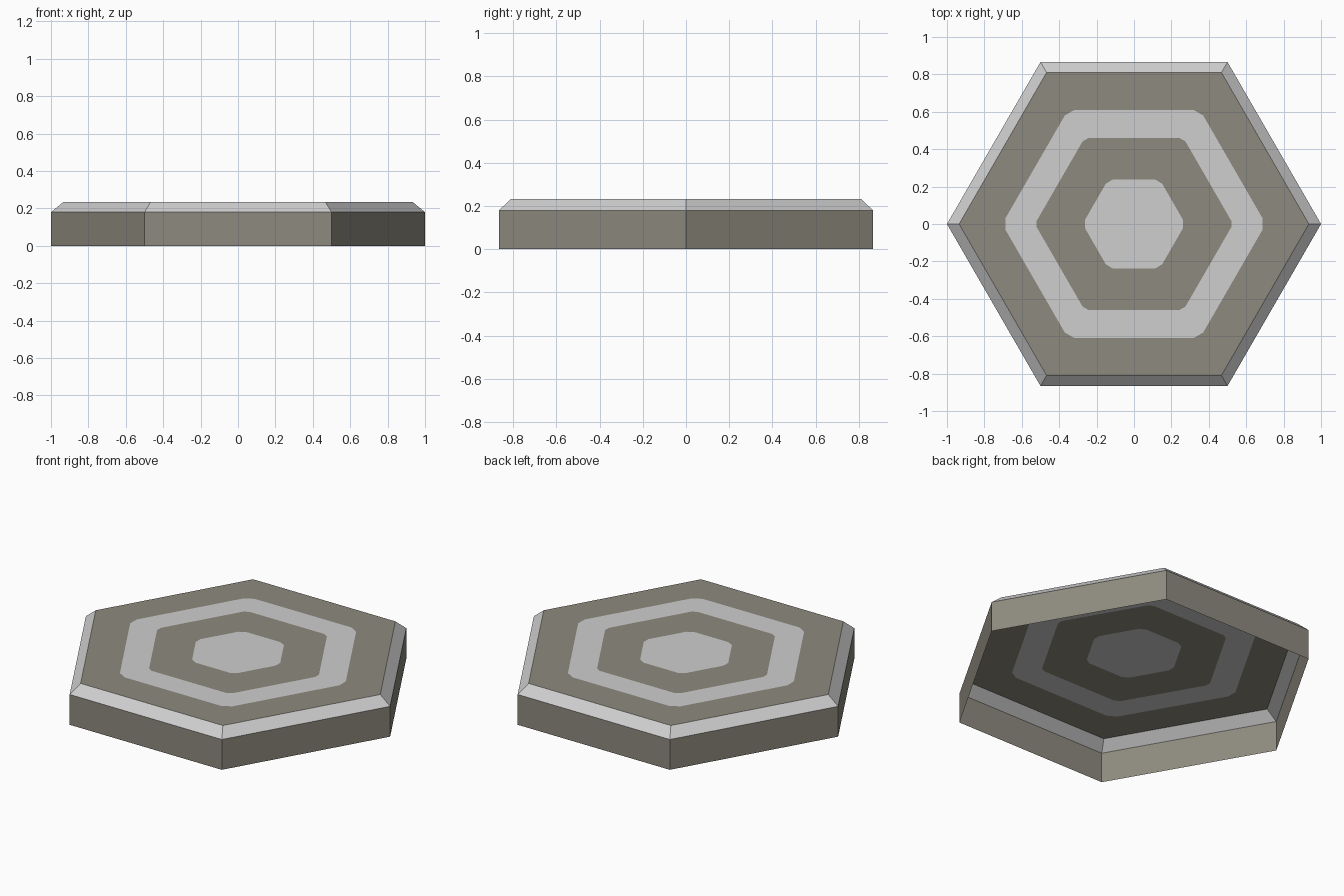
import bpy, bmesh, math
from mathutils import Vector

if "Cube" in bpy.data.objects:
    bpy.data.objects.remove(bpy.data.objects["Cube"])

def material(name, rgb):
    m = bpy.data.materials.new(name)
    m.diffuse_color = (*rgb, 1)
    m.use_nodes = True
    m.node_tree.nodes["Principled BSDF"].inputs["Base Color"].default_value = m.diffuse_color
    return m

TAUPE = material("taupe stone", (0.27, 0.255, 0.21))
LIGHT = material("light grey", (0.62, 0.62, 0.62))

def hexagon(r, z, cut):
    """Hexagon with corners on +-x; each corner clipped by a short chamfer."""
    c = [Vector((r * math.cos(i * math.pi / 3), r * math.sin(i * math.pi / 3), z)) for i in range(6)]
    pts = []
    for i in range(6):
        for n in (c[i - 1], c[(i + 1) % 6]):
            pts.append(c[i] + (n - c[i]).normalized() * cut)
    return pts

def build(name, loops, colours, cap=False):
    """Skin nested hexagon loops (radius, height, chamfer), one colour per band."""
    bm = bmesh.new()
    rings = [[bm.verts.new(p) for p in hexagon(*l)] for l in loops]
    for k in range(len(rings) - 1):
        a, b = rings[k], rings[k + 1]
        for i in range(12):
            j = (i + 1) % 12
            bm.faces.new((a[i], a[j], b[j], b[i])).material_index = colours[k]
    if cap:
        bm.faces.new(rings[-1]).material_index = colours[-1]
    # merge the unclipped corners
    bmesh.ops.remove_doubles(bm, verts=bm.verts, dist=1e-5)
    me = bpy.data.meshes.new(name)
    bm.to_mesh(me)
    bm.free()
    me.materials.append(TAUPE)
    me.materials.append(LIGHT)
    ob = bpy.data.objects.new(name, me)
    bpy.context.collection.objects.link(ob)

# open-bottomed side wall
build("side_wall", [(1, 0, 0), (1, 0.18, 0)], [0])
# sloping rim
build("bevelled_rim", [(1, 0.18, 0), (0.935, 0.233, 0)], [1])
# flat top with concentric painted hexagons
build("top_plate", [(0.935, 0.233, 0), (0.705, 0.233, 0.035), (0.53, 0.233, 0.02), (0.275, 0.233, 0.025)],
      [0, 1, 0, 1], cap=True)
